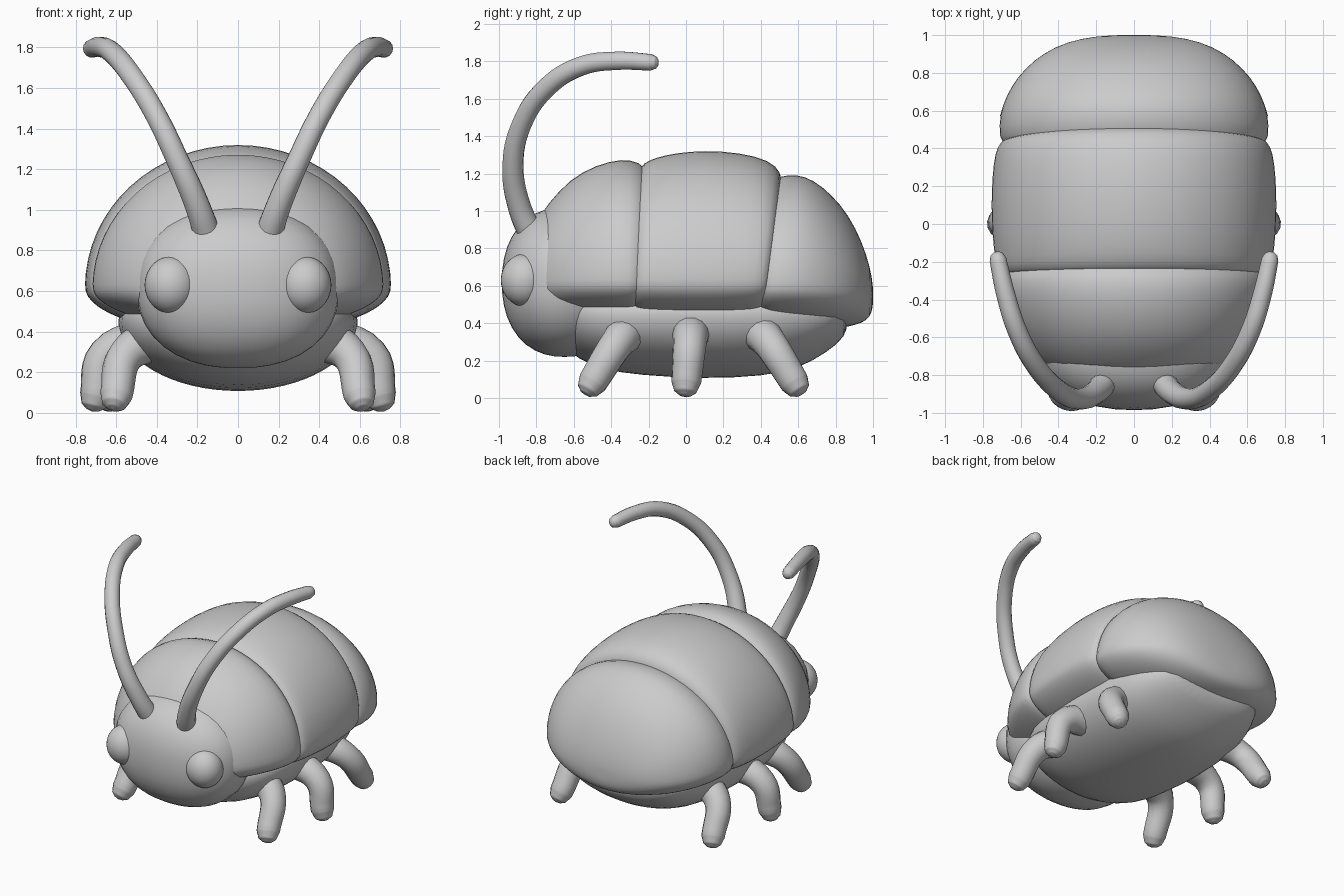
import bpy, bmesh, math
from mathutils import Vector

if "Cube" in bpy.data.objects:
    bpy.data.objects.remove(bpy.data.objects["Cube"])

grey = bpy.data.materials.new("soft grey")
grey.diffuse_color = (0.6, 0.6, 0.6, 1)
grey.use_nodes = True
grey.node_tree.nodes["Principled BSDF"].inputs["Base Color"].default_value = grey.diffuse_color


def finish(ob, name, levels=0):
    ob.name = name
    ob.data.materials.clear()
    ob.data.materials.append(grey)
    if levels:
        ob.modifiers.new("round", 'SUBSURF').levels = levels
        ob.modifiers["round"].render_levels = levels
    for p in ob.data.polygons:
        p.use_smooth = True


def loft(name, sections, n=32):
    """Rings along y: (y, half width, top, widest height, bottom, slant)."""
    bm = bmesh.new()
    rings = []
    for y, w, top, mid, low, slant in sections:
        ring = []
        for i in range(n):
            a = 2 * math.pi * i / n
            s = math.sin(a)
            z = mid + s * (top - mid if s > 0 else mid - low)
            ring.append(bm.verts.new((w * math.cos(a), y + slant * (z - 0.6), z)))
        rings.append(ring)
    for a, b in zip(rings, rings[1:]):
        for i in range(n):
            j = (i + 1) % n
            bm.faces.new((a[i], a[j], b[j], b[i]))
    for ring in (rings[0], rings[-1]):
        mid = sum((v.co for v in ring), Vector()) / n
        c = bm.verts.new(mid)
        for i in range(n):
            bm.faces.new((ring[i], ring[(i + 1) % n], c))
    bmesh.ops.recalc_face_normals(bm, faces=bm.faces)
    me = bpy.data.meshes.new(name)
    bm.to_mesh(me)
    bm.free()
    ob = bpy.data.objects.new(name, me)
    bpy.context.collection.objects.link(ob)
    finish(ob, name, 1)


def ball(name, centre, radii, power=2.0):
    """Ellipsoid; a power above 2 makes it boxier."""
    bpy.ops.mesh.primitive_uv_sphere_add(segments=32, ring_count=20)
    ob = bpy.context.object
    for v in ob.data.vertices:
        d = v.co.normalized()
        d /= sum(abs(k) ** power for k in d) ** (1 / power)
        v.co = [c + r * k for c, r, k in zip(centre, radii, d)]
    finish(ob, name)


def tube(name, points, radii):
    """Smooth tube with rounded ends."""
    pts = [Vector(p) for p in points]
    rad = list(radii)
    tip = (pts[-1] - pts[-2]).normalized()
    r = rad[-1]
    pts += [pts[-1] + tip * r * 0.65, pts[-1] + tip * r * 0.92, pts[-1] + tip * r]
    rad += [r * 0.76, r * 0.4, r * 0.02]
    cu = bpy.data.curves.new(name, 'CURVE')
    cu.dimensions = '3D'
    cu.bevel_depth = 1
    cu.bevel_resolution = 5
    cu.resolution_u = 6
    cu.use_fill_caps = True
    sp = cu.splines.new('BEZIER')
    sp.bezier_points.add(len(pts) - 1)
    for b, p, q in zip(sp.bezier_points, pts, rad):
        b.co, b.radius = p, q
        b.handle_left_type = b.handle_right_type = 'AUTO'
    ob = bpy.data.objects.new(name, cu)
    bpy.context.collection.objects.link(ob)
    bpy.ops.object.select_all(action='DESELECT')
    ob.select_set(True)
    bpy.context.view_layer.objects.active = ob
    bpy.ops.object.convert(target='MESH')
    finish(bpy.context.object, name)


# Three overlapping shell segments
loft("front_shell", [
    (-0.82, 0.38, 0.92, 0.62, 0.45, 0), (-0.74, 0.51, 1.04, 0.62, 0.44, 0),
    (-0.62, 0.61, 1.175, 0.62, 0.43, 0), (-0.48, 0.685, 1.25, 0.62, 0.42, 0),
    (-0.34, 0.725, 1.285, 0.62, 0.41, 0), (-0.27, 0.72, 1.265, 0.62, 0.41, 0.03),
    (-0.2, 0.67, 1.21, 0.62, 0.43, 0.03)])
loft("middle_shell", [
    (-0.3, 0.68, 1.21, 0.62, 0.43, 0.05), (-0.26, 0.725, 1.26, 0.62, 0.4, 0.05),
    (-0.19, 0.74, 1.29, 0.62, 0.39, 0.04), (-0.05, 0.755, 1.315, 0.62, 0.38, 0),
    (0.1, 0.76, 1.328, 0.62, 0.38, 0), (0.25, 0.755, 1.317, 0.62, 0.38, 0.05),
    (0.37, 0.74, 1.275, 0.62, 0.39, 0.12), (0.43, 0.715, 1.21, 0.62, 0.41, 0.13),
    (0.45, 0.66, 1.13, 0.62, 0.43, 0.13)])
loft("rear_shell", [
    (0.36, 0.68, 1.14, 0.6, 0.4, 0.05), (0.46, 0.72, 1.19, 0.6, 0.385, 0.05),
    (0.58, 0.715, 1.2, 0.6, 0.375, 0.03), (0.68, 0.68, 1.17, 0.6, 0.37, 0),
    (0.78, 0.62, 1.09, 0.59, 0.37, 0), (0.87, 0.53, 0.98, 0.58, 0.38, 0),
    (0.94, 0.42, 0.84, 0.57, 0.4, 0), (0.985, 0.28, 0.7, 0.56, 0.43, 0),
    (1.0, 0.12, 0.6, 0.55, 0.49, 0)])

# Belly under the shell
loft("belly", [
    (-0.66, 0.36, 0.6, 0.45, 0.28, 0), (-0.58, 0.46, 0.65, 0.45, 0.21, 0),
    (-0.45, 0.54, 0.65, 0.45, 0.15, 0), (-0.25, 0.58, 0.65, 0.45, 0.12, 0),
    (0.1, 0.6, 0.65, 0.45, 0.1, 0), (0.42, 0.58, 0.65, 0.45, 0.115, 0),
    (0.6, 0.53, 0.65, 0.45, 0.155, 0), (0.75, 0.46, 0.6, 0.45, 0.24, 0),
    (0.86, 0.36, 0.55, 0.45, 0.33, 0)])

ball("head", (0, -0.65, 0.62), (0.5, 0.335, 0.4), 2.25)

for side, s in (("left", -1), ("right", 1)):
    ball(side + "_eye", (s * 0.33, -0.865, 0.63), (0.13, 0.125, 0.14))
    # Curved antenna
    path = [(0.14, -0.81, 0.84), (0.2, -0.89, 1.02), (0.3, -0.925, 1.25),
            (0.4, -0.88, 1.46), (0.52, -0.75, 1.655), (0.62, -0.56, 1.775),
            (0.68, -0.37, 1.803), (0.72, -0.19, 1.795)]
    tube(side + "_antenna", [(s * x, y, z) for x, y, z in path],
         [0.07, 0.062, 0.056, 0.054, 0.053, 0.052, 0.05, 0.045])
    # Three bent legs: hip y, foot x, foot y
    for leg, hip, fx, fy in (("front", -0.3, 0.6, -0.51), ("middle", 0.03, 0.7, 0.0),
                             ("rear", 0.38, 0.63, 0.59)):
        knee = (s * (fx - 0.05), hip + (fy - hip) * 0.35, 0.285)
        tube(f"{side}_{leg}_leg",
             [(s * 0.4, hip, 0.37), knee, (s * fx, hip + (fy - hip) * 0.95, 0.085)],
             [0.11, 0.09, 0.08])
